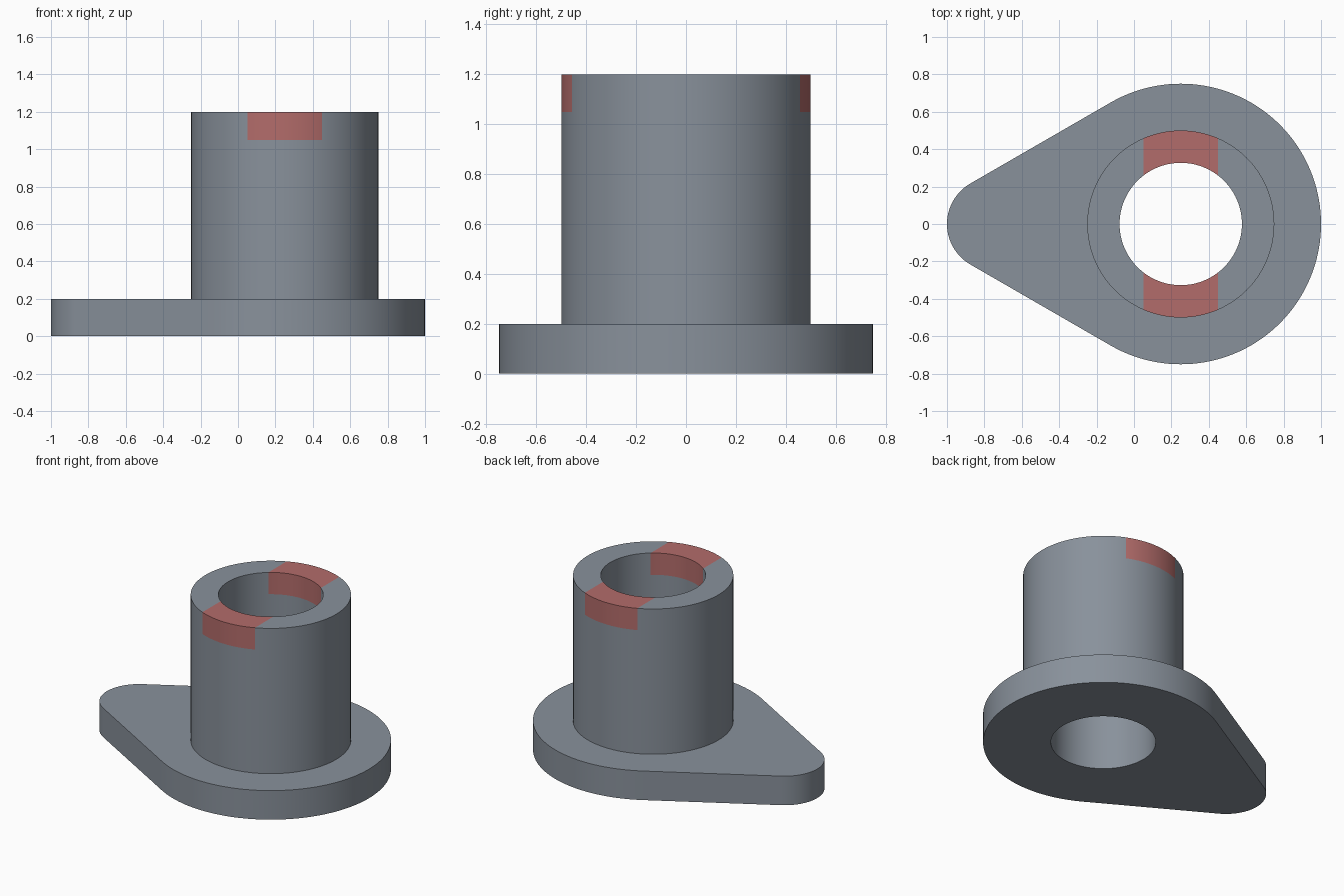
import bpy, bmesh, math
from mathutils import Vector

if "Cube" in bpy.data.objects:
    bpy.data.objects.remove(bpy.data.objects["Cube"])

CX = 0.25            # axis of the collar and of the plate's round end
BIG, SMALL, TIP = 0.75, 0.25, -0.75
COLLAR, BORE = 0.5, 0.327
PLATE_Z, MARK_Z, TOP_Z = 0.2, 1.05, 1.2
MARK_X = (0.05, 0.45)


def material(name, rgb):
    m = bpy.data.materials.new(name)
    m.diffuse_color = (*rgb, 1.0)
    m.use_nodes = True
    m.node_tree.nodes["Principled BSDF"].inputs["Base Color"].default_value = m.diffuse_color
    return m


def arc(cx, r, a0, a1, n):
    angles = [math.radians(a0 + (a1 - a0) * i / n) for i in range(n + 1)]
    return [Vector((cx + r * math.cos(a), r * math.sin(a))) for a in angles]


def between(a, b, n):
    return [a.lerp(b, i / n) for i in range(1, n)]


# teardrop outline: two arcs joined by their tangent lines
big = arc(CX, BIG, -120, 120, 96)
small = arc(TIP, SMALL, 120, 240, 32)
outline = big + between(big[-1], small[0], 20) + small + between(small[-1], big[0], 20)


# circle whose points line up with the outline
def ring(r):
    c = Vector((CX, 0))
    return [c + (p - c).normalized() * r for p in outline]


# loft: plate edge, collar outside, rim, bore, back to the underside
sections = [(outline, 0), (outline, PLATE_Z),
            (ring(COLLAR), PLATE_Z), (ring(COLLAR), MARK_Z), (ring(COLLAR), TOP_Z),
            (ring(BORE), TOP_Z), (ring(BORE), MARK_Z), (ring(BORE), 0)]
bm = bmesh.new()
loops = [[bm.verts.new((p.x, p.y, z)) for p in pts] for pts, z in sections]
n = len(outline)
for k, a in enumerate(loops):
    b = loops[(k + 1) % len(loops)]
    for i in range(n):
        j = (i + 1) % n
        bm.faces.new((a[i], a[j], b[j], b[i]))

# cut the rim band along the sides of the two red marks
for x in MARK_X:
    band = [f for f in bm.faces if min(v.co.z for v in f.verts) > MARK_Z - 1e-4]
    geom = band + list({e for f in band for e in f.edges}) + list({v for f in band for v in f.verts})
    bmesh.ops.bisect_plane(bm, geom=geom, dist=1e-5, plane_co=(x, 0, 0), plane_no=(1, 0, 0))
bmesh.ops.recalc_face_normals(bm, faces=bm.faces)

# colour the marks by position
for f in bm.faces:
    c = f.calc_center_median()
    if min(v.co.z for v in f.verts) > MARK_Z - 1e-4 and MARK_X[0] < c.x < MARK_X[1]:
        f.material_index = 1

mesh = bpy.data.meshes.new("flanged_collar")
bm.to_mesh(mesh)
bm.free()
mesh.materials.append(material("steel_grey", (0.25, 0.285, 0.33)))
mesh.materials.append(material("mark_red", (0.45, 0.15, 0.145)))
body = bpy.data.objects.new("flanged_collar", mesh)
bpy.context.collection.objects.link(body)
bpy.context.view_layer.objects.active = body
body.select_set(True)
bpy.ops.object.shade_smooth_by_angle(angle=math.radians(30))
